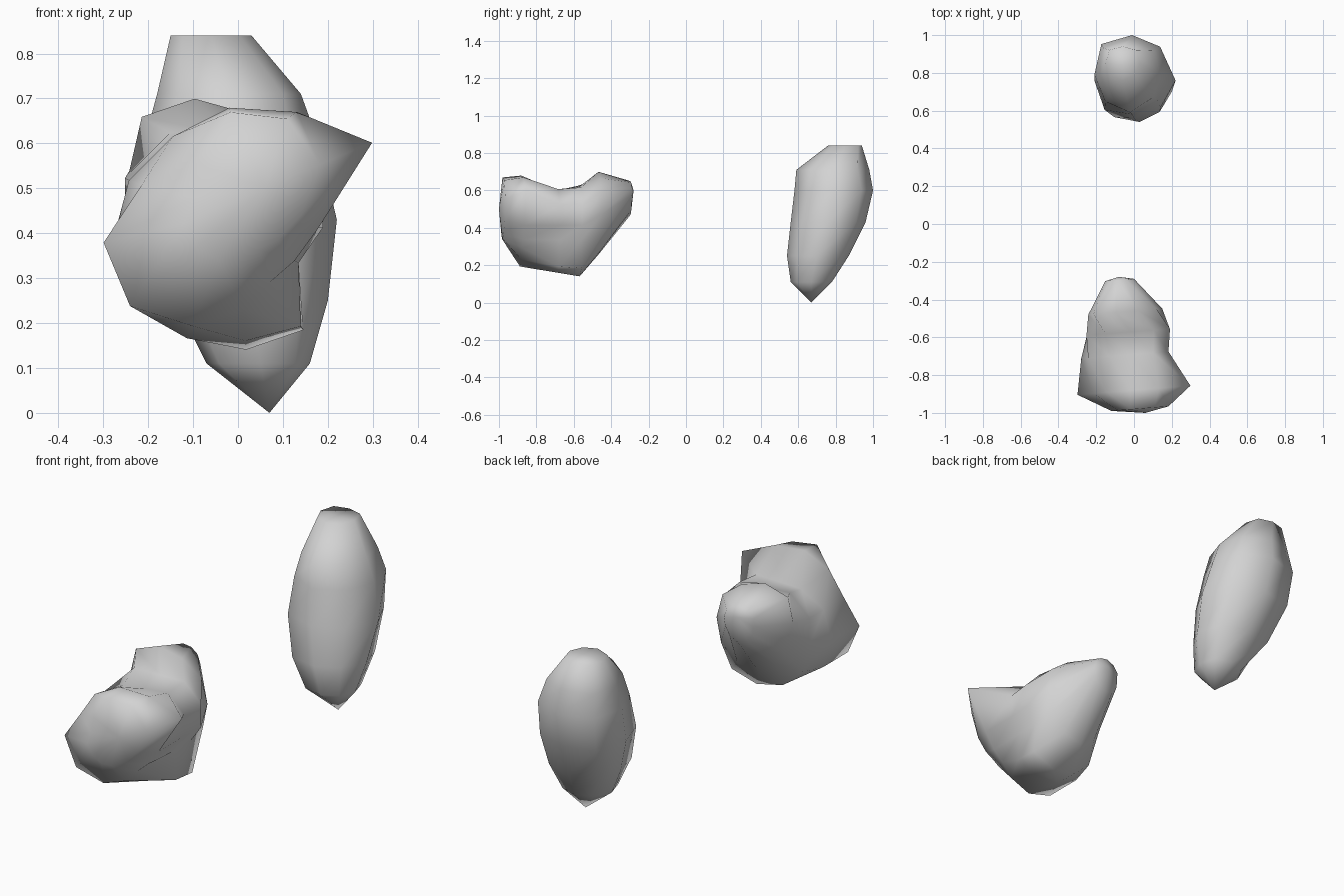
import bpy
import bmesh
from math import sin, cos, tau, radians
from mathutils import Vector

default_cube = bpy.data.objects.get("Cube")
if default_cube:
    bpy.data.objects.remove(default_cube, do_unlink=True)

# Single stone colour
stone = bpy.data.materials.new("stone_grey")
stone.use_nodes = True
stone_colour = (0.65, 0.65, 0.65, 1)
stone.diffuse_color = stone_colour
stone.node_tree.nodes["Principled BSDF"].inputs["Base Color"].default_value = stone_colour


def upright(u, v, along):
    """Rings stacked along z."""
    return Vector((u, v, along))


def lengthwise(u, v, along):
    """Rings stacked along y, slightly skewed across x."""
    return Vector((u, along + 0.08 * u, v))


def loft_rock(name, rings, start_tip, end_tip, place, turn):
    """Loft irregular rings, given in hundredths, and close both ends with a tip."""
    bm = bmesh.new()
    loops = []
    for along, centre_u, centre_v, radii in rings:
        loop = []
        for i, radius in enumerate(radii):
            angle = tau * i / len(radii) + turn
            u = centre_u + radius * cos(angle)
            v = centre_v + radius * sin(angle)
            loop.append(bm.verts.new(place(u / 100, v / 100, along / 100)))
        loops.append(loop)

    count = len(loops[0])
    for lower, upper in zip(loops, loops[1:]):
        for i in range(count):
            j = (i + 1) % count
            bm.faces.new((lower[i], lower[j], upper[j], upper[i]))
    for loop, tip in ((loops[0], start_tip), (loops[-1], end_tip)):
        point = bm.verts.new(Vector(tip))
        for i in range(count):
            bm.faces.new((loop[i], loop[(i + 1) % count], point))

    bmesh.ops.recalc_face_normals(bm, faces=bm.faces)
    for face in bm.faces:
        face.smooth = True
    mesh = bpy.data.meshes.new(name)
    bm.to_mesh(mesh)
    bm.free()
    mesh.materials.append(stone)
    rock = bpy.data.objects.new(name, mesh)
    bpy.context.collection.objects.link(rock)
    return rock


# Tall rock: pointed foot, full middle, blunt leaning top
tall_rings = [
    (11, 5, 67, (11, 12, 11, 11, 12, 13, 11, 11)),
    (25, 3, 70, (17, 18, 17, 20, 17, 19, 16, 15)),
    (43, 0, 76, (22, 21, 20, 23, 21, 22, 20, 20)),
    (60, -1, 79, (19, 21, 21, 23, 20, 20, 21, 19)),
    (71, -2, 79, (16, 18, 19, 20, 16, 16, 20, 17)),
    (84, -6, 85, (9, 10, 9, 10, 9, 9, 9, 9)),
]
loft_rock("tall_rock", tall_rings, (0.07, 0.67, 0), (-0.05, 0.84, 0.84), upright, 0)

# Broad rock: wide front slab, saddle, then a rounded rear lump
broad_rings = [
    (-98, 0, 43, (14, 22, 25, 24, 15, 11, 12, 11, 10, 9, 8, 10)),
    (-88, 0, 40, (18, 36, 30, 28, 26, 24, 30, 29, 23, 17, 13, 14)),
    (-69, 0, 40, (18, 22, 23, 20, 23, 27, 28, 29, 26, 24, 25, 15)),
    (-57, 0, 40, (19, 23, 24, 22, 27, 28, 25, 26, 26, 26, 26, 15)),
    (-46, -8, 46, (23, 24, 23, 24, 24, 18, 13, 13, 16, 20, 22, 23)),
    (-29, -8, 57, (8, 8, 8, 8, 8, 8, 7, 8, 9, 10, 9, 8)),
]
loft_rock("broad_rock", broad_rings, (0.06, -1, 0.5), (-0.08, -0.28, 0.6),
          lengthwise, radians(4))
